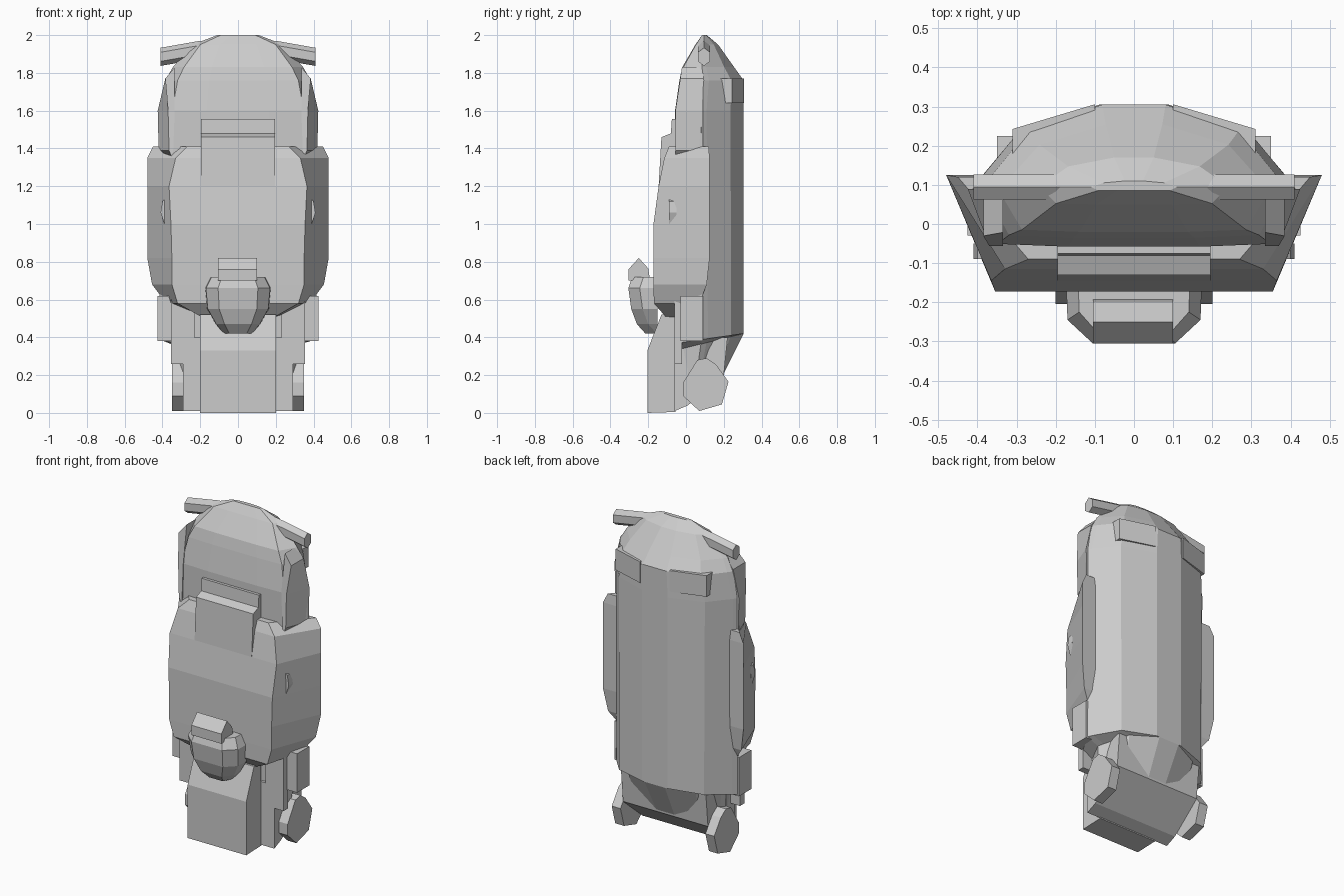
import bpy, bmesh
from math import cos, sin, pi

if "Cube" in bpy.data.objects:
    bpy.data.objects.remove(bpy.data.objects["Cube"])


def loft(name, rings):
    """Skin a list of equally sized closed rings and cap both ends."""
    bm = bmesh.new()
    vs = [[bm.verts.new(p) for p in r] for r in rings]
    n = len(rings[0])
    for a, b in zip(vs, vs[1:]):
        for i in range(n):
            j = (i + 1) % n
            bm.faces.new((a[i], a[j], b[j], b[i]))
    bm.faces.new(vs[0])
    bm.faces.new(vs[-1])
    bmesh.ops.recalc_face_normals(bm, faces=bm.faces)
    me = bpy.data.meshes.new(name)
    bm.to_mesh(me)
    bm.free()
    ob = bpy.data.objects.new(name, me)
    bpy.context.collection.objects.link(ob)
    return ob


def along_x(name, profile, x0, x1):
    """Extrude a (y, z) profile across x."""
    return loft(name, [[(x, y, z) for y, z in profile] for x in (x0, x1)])


def box(name, x0, x1, y0, y1, z0, z1):
    return along_x(name, [(y0, z0), (y1, z0), (y1, z1), (y0, z1)], x0, x1)


def mirror(ob):
    """Copy a part to the other side; the origin sits on the centre plane."""
    ob.modifiers.new("Mirror", 'MIRROR')
    return ob


def both_sides(half):
    """Complete a half outline (x > 0) into a closed one."""
    return half + [(-p[0],) + tuple(p[1:]) for p in reversed(half)]


# Main shell with rounded hood: (z, tilt to back, half width, front y, back y)
section = [(.21, 1), (.70, .81), (.95, .46), (1, .38), (.83, .02), (.4, 0)]
levels = [(.01, .20, .29, -.06, .20), (.33, .09, .33, -.06, .305),
          (.37, .05, .415, -.045, .305), (1.6, 0, .42, -.058, .305),
          (1.76, 0, .385, -.035, .305), (1.83, .0, .345, -.02, .255),
          (1.95, 0, .24, .05, .17), (2.0, 0, .11, .085, .11)]
loft("shell", [both_sides([(u * w, f + v * (b - f), z + t * v) for u, v in section])
               for z, t, w, f, b in levels])

# Front pocket: (z, front half width, front y, back half width, back y)
pocket = [(.50, .18, -.10, .17, .0), (.58, .32, -.17, .38, .07),
          (.68, .35, -.172, .455, .11), (.82, .35, -.172, .48, .125),
          (1.0, .355, -.172, .48, .125), (1.2, .365, -.145, .48, .125),
          (1.35, .33, -.115, .48, .125), (1.41, .27, -.09, .45, .12)]
loft("front_pocket", [both_sides([(wf, yf, z), (wb, yb, z)])
                      for z, wf, yf, wb, yb in pocket])

# Buckle flap at the top of the pocket
along_x("pocket_flap", [(-.145, 1.2), (-.13, 1.46), (-.08, 1.48), (-.075, 1.555),
                        (-.055, 1.555), (-.05, 1.2)], -.195, .195)

# Hanging pouch: (z, half width, front y)
pouch = [(.42, .075, -.215), (.47, .115, -.26), (.55, .16, -.29),
         (.66, .17, -.305), (.72, .14, -.285)]
loft("pouch", [both_sides([(w * .62, y, z), (w, y + .06, z), (w * 1.02, -.15, z)])
               for z, w, y in pouch])
along_x("pouch_clasp", [(-.305, .70), (-.305, .76), (-.25, .82), (-.2, .765), (-.19, .70)],
        -.105, .1)

# Front foot and base supports
along_x("front_foot", [(-.205, 0), (-.205, .33), (-.13, .52), (-.06, .52), (-.055, .005)],
        -.2, .2)
along_x("base_block", [(-.06, .01), (.01, .04), (.2, .2), (.22, .4), (-.06, .4)], -.29, .29)
mirror(box("lower_strap", .23, .355, -.062, -.02, .26, .6))
mirror(box("side_rail", .34, .425, -.03, .09, .38, .62))

# Wheels
mirror(along_x("wheel", [(.06, .28), (.11, .29), (.16, .255), (.225, .165),
                         (.19, .045), (.07, .01), (-.015, .09), (-.015, .16)], .29, .35))

# Hood side lobes
lobe = [(.345, 1.34), (.42, 1.39), (.425, 1.6), (.385, 1.77), (.335, 1.83), (.335, 1.6)]
mirror(loft("hood_lobe", [[(x - .055, -.056 + max(0, z - 1.6) * .15, z) if x > .4 else
                           (x, -.056 + max(0, z - 1.6) * .15, z) for x, z in lobe],
                          [(x, .09, z) for x, z in lobe]]))

# Crossbar through the hood
loft("crossbar", [[(x, .095 + .037 * cos(k * pi / 3 + pi / 6),
                    zc + .048 * sin(k * pi / 3 + pi / 6)) for k in range(6)]
                  for x, zc in ((-.41, 1.885), (-.2, 1.922), (.2, 1.922), (.41, 1.885))])

# Rear corner tabs
tab = [(.1, .306), (.31, .243), (.31, .15), (.1, .15)]
mirror(loft("rear_tab", [[(x, y, z) for x, y in tab] for z in (1.64, 1.77)]))

# Side studs on the pocket
stud = [(.33, .95), (.39, 1.0), (.41, 1.06), (.40, 1.12), (.33, 1.18)]
mirror(loft("side_stud", [[(x, y, z) for x, z in stud] for y in (-.09, -.05)]))
